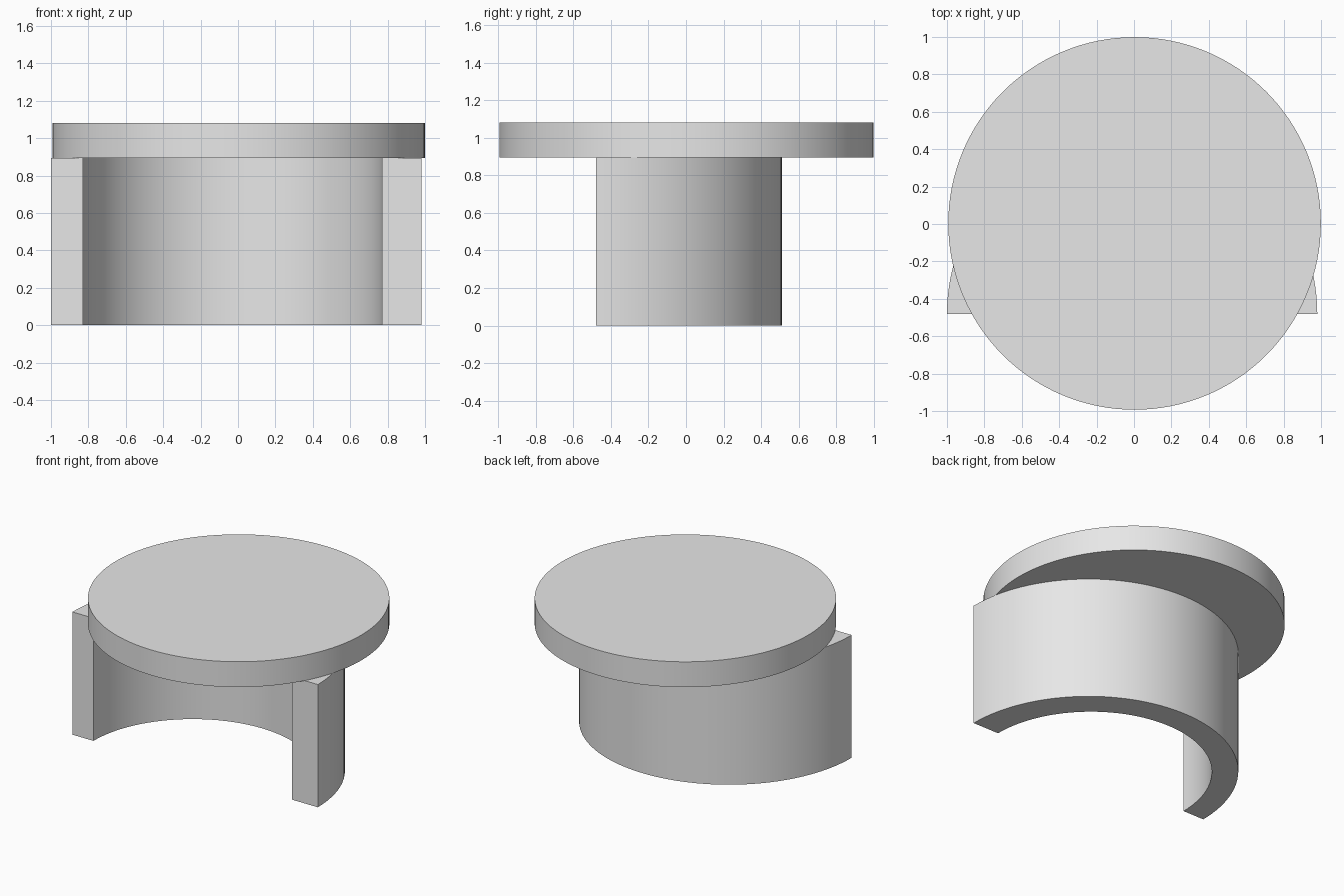
import bpy, bmesh, math

cube = bpy.data.objects.get("Cube")
if cube:
    bpy.data.objects.remove(cube, do_unlink=True)

# Single grey finish
grey = bpy.data.materials.new("plain grey")
grey.use_nodes = True
colour = (0.8, 0.8, 0.8, 1)
grey.diffuse_color = colour
grey.node_tree.nodes["Principled BSDF"].inputs["Base Color"].default_value = colour


def arc(cx, cy, radius, sweep, steps):
    """Points of a counter-clockwise arc starting at +x."""
    return [(cx + radius * math.cos(sweep * i / steps),
             cy + radius * math.sin(sweep * i / steps)) for i in range(steps + 1)]


def extrude_outline(name, outline, bottom, top):
    """Extrude a closed counter-clockwise outline into a smooth-sided solid."""
    bm = bmesh.new()
    base = bm.faces.new([bm.verts.new((x, y, bottom)) for x, y in outline])
    result = bmesh.ops.extrude_face_region(bm, geom=[base], use_keep_orig=True)
    raised = [v for v in result["geom"] if isinstance(v, bmesh.types.BMVert)]
    bmesh.ops.translate(bm, verts=raised, vec=(0, 0, top - bottom))
    bmesh.ops.recalc_face_normals(bm, faces=bm.faces)
    mesh = bpy.data.meshes.new(name)
    bm.to_mesh(mesh)
    bm.free()
    mesh.materials.append(grey)
    obj = bpy.data.objects.new(name, mesh)
    bpy.context.collection.objects.link(obj)
    bpy.ops.object.select_all(action='DESELECT')
    obj.select_set(True)
    bpy.context.view_layer.objects.active = obj
    bpy.ops.object.shade_smooth_by_angle(angle=math.radians(30))
    return obj


SEAM = 0.895   # height where the top rests on the wall
FRONT = -0.48  # flat front of the curved wall

# Half-ring wall, open at the front, bore slightly off-centre
outer = arc(-0.01, FRONT, 0.99, math.pi, 64)
inner = arc(-0.03, FRONT, 0.80, math.pi, 64)
extrude_outline("curved_wall", outer + inner[::-1], 0, SEAM)

# Round slab top
extrude_outline("round_top", arc(0.003, 0.003, 0.996, math.tau, 128)[:-1], SEAM, 1.08)
